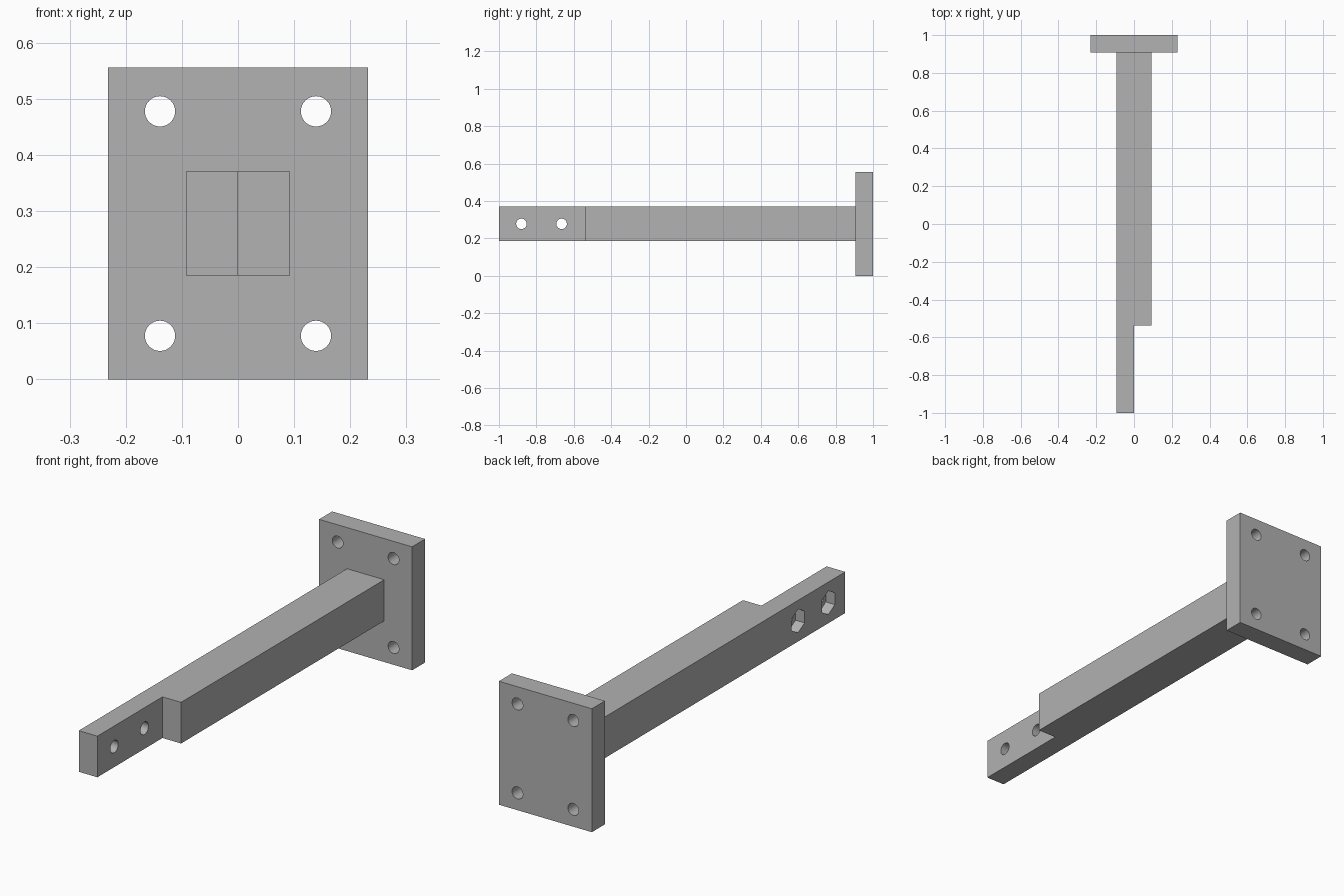
import bpy
import bmesh
import math
from mathutils import Matrix

cube = bpy.data.objects.get("Cube")
if cube:
    bpy.data.objects.remove(cube, do_unlink=True)

# Single grey material
grey = bpy.data.materials.new("plain grey")
grey.use_nodes = True
colour = (0.445, 0.445, 0.445, 1)
grey.diffuse_color = colour
grey.node_tree.nodes["Principled BSDF"].inputs["Base Color"].default_value = colour

U = 1 / 54            # design unit: the bracket is 108 units long
MID_Z = 15 * U


def make_object(name, bm):
    bmesh.ops.recalc_face_normals(bm, faces=bm.faces)
    mesh = bpy.data.meshes.new(name)
    bm.to_mesh(mesh)
    bm.free()
    mesh.materials.append(grey)
    obj = bpy.data.objects.new(name, mesh)
    bpy.context.collection.objects.link(obj)
    return obj


def extrude_outline(name, outline, z0, z1):
    bm = bmesh.new()
    face = bm.faces.new([bm.verts.new((x, y, z0)) for x, y in outline])
    top = bmesh.ops.extrude_face_region(bm, geom=[face])["geom"]
    verts = [v for v in top if isinstance(v, bmesh.types.BMVert)]
    bmesh.ops.translate(bm, verts=verts, vec=(0, 0, z1 - z0))
    return make_object(name, bm)


def drill(target, centre, radius, depth, axis, sides=32):
    """Cut a prism-shaped hole through the target along the x or y axis."""
    bm = bmesh.new()
    turn = Matrix.Rotation(math.pi / 2, 4, "Y" if axis == "X" else "X")
    # The first corner of the prism points up or down after turning
    spin = Matrix.Rotation(0 if axis == "X" else math.pi / 2, 4, "Z")
    bmesh.ops.create_cone(bm, cap_ends=True, segments=sides, radius1=radius,
                          radius2=radius, depth=depth,
                          matrix=Matrix.Translation(centre) @ turn @ spin)
    if sides == 6:
        top = max(v.co.z for v in bm.verts) - centre[2]
        if top < radius * 0.95:      # stand the hexagon on a corner
            bmesh.ops.rotate(bm, verts=bm.verts, cent=centre,
                             matrix=Matrix.Rotation(math.pi / 6, 3, axis))
    cutter = make_object("hole_cutter", bm)
    cutter.hide_render = True
    mod = target.modifiers.new("hole", "BOOLEAN")
    mod.operation = "DIFFERENCE"
    mod.solver = "EXACT"
    mod.object = cutter
    bpy.context.view_layer.objects.active = target
    bpy.ops.object.modifier_apply(modifier=mod.name)
    bpy.data.objects.remove(cutter, do_unlink=True)


# Mounting plate with four screw holes
w, y0, y1 = 12.5 * U, 49 * U, 1
plate = extrude_outline("mounting_plate",
                        [(-w, y0), (w, y0), (w, y1), (-w, y1)], 0, 30 * U)
for sx in (-1, 1):
    for sz in (-1, 1):
        drill(plate, (sx * 0.139, 51.5 * U, MID_Z + sz * 0.2), 0.027, 0.3, "Y")

# Square arm, halved at the front into a lap-joint tongue
h, step = 5 * U, -29 * U
arm = extrude_outline("arm", [(-h, -1), (0, -1), (0, step), (h, step),
                              (h, y0), (-h, y0)], MID_Z - h, MID_Z + h)

# Bolt holes through the tongue, with hexagonal nut pockets on its outer side
POCKET = 0.045
for y in (-0.88, -0.665):
    drill(arm, (-h / 2, y, MID_Z), 0.028, 0.3, "X")
    drill(arm, (-h, y, MID_Z), 0.053, POCKET * 2, "X", sides=6)

# Smooth hole walls, keep every corner sharp
for obj in (plate, arm):
    bpy.ops.object.select_all(action="DESELECT")
    obj.select_set(True)
    bpy.context.view_layer.objects.active = obj
    bpy.ops.object.shade_smooth_by_angle(angle=math.radians(30))
